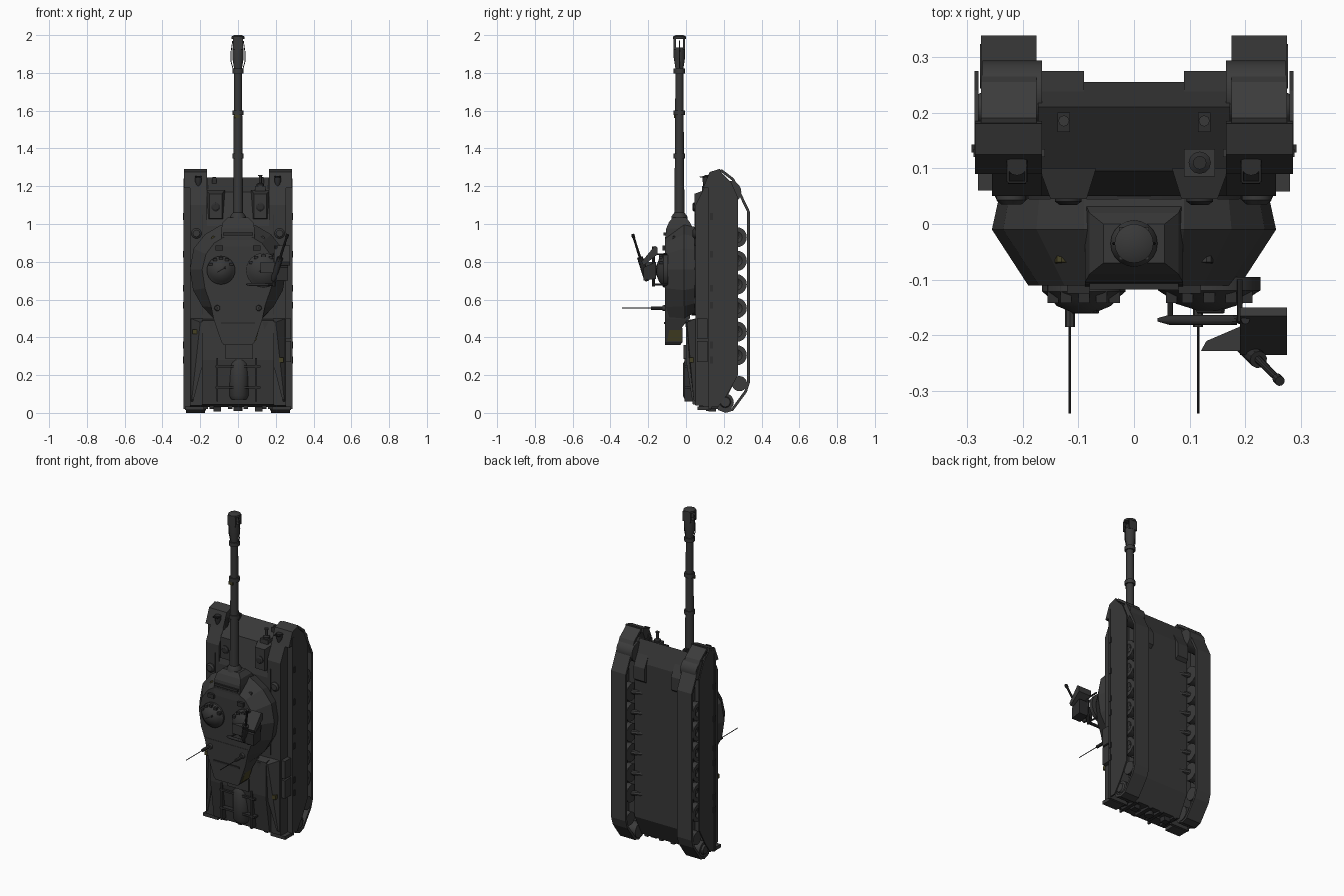
import bpy, bmesh, math
from mathutils import Vector


def material(name, c):
    m = bpy.data.materials.new(name)
    m.diffuse_color = (*c, 1)
    return m


GREY = material("armour_grey", (0.040, 0.040, 0.040))
TRACK = material("track_grey", (0.044, 0.044, 0.044))
DARK = material("dark_metal", (0.026, 0.026, 0.027))
OLIVE = material("faded_olive", (0.060, 0.053, 0.018))


def finish(name, bm, mat, smooth=False):
    bmesh.ops.recalc_face_normals(bm, faces=bm.faces)
    me = bpy.data.meshes.new(name)
    bm.to_mesh(me)
    bm.free()
    me.materials.append(mat)
    ob = bpy.data.objects.new(name, me)
    bpy.context.collection.objects.link(ob)
    if smooth:
        me.shade_smooth()
        me.set_sharp_from_angle(angle=math.radians(35))
    return ob


def loft(name, rings, mat=GREY, smooth=False, closed=False):
    """Skin equal-sized rings; caps on the ends unless closed into a loop."""
    bm = bmesh.new()
    vs = [[bm.verts.new(p) for p in r] for r in rings]
    n = len(vs[0])
    pairs = list(zip(vs, vs[1:])) + ([(vs[-1], vs[0])] if closed else [])
    for a, b in pairs:
        for i in range(n):
            bm.faces.new((a[i], a[(i + 1) % n], b[(i + 1) % n], b[i]))
    if not closed:
        bm.faces.new(vs[0])
        bm.faces.new(vs[-1])
    return finish(name, bm, mat, smooth)


def box(name, x0, x1, y0, y1, z0, z1, mat=GREY):
    return loft(name, [[(x, y0, z0), (x, y1, z0), (x, y1, z1), (x, y0, z1)] for x in (x0, x1)], mat)


def prism(name, yz, x0, x1, mat=GREY):
    return loft(name, [[(x, y, z) for y, z in yz] for x in (x0, x1)], mat)


def rod(name, start, end, prof, n=16, mat=GREY):
    """Turned part along start-end; prof = (fraction, radius)."""
    a, d = Vector(start), Vector(end) - Vector(start)
    q = d.to_track_quat('Z', 'Y')
    rings = [[a + d * t + q @ Vector((r * math.cos(k * math.tau / n), r * math.sin(k * math.tau / n), 0))
              for k in range(n)] for t, r in prof]
    return loft(name, rings, mat, n > 6)


def tube(name, start, end, r, n=8, mat=GREY):
    return rod(name, start, end, [(0, r), (1, r)], n, mat)


# Hull body with sloped nose and raised engine deck
prism("hull_body", [(.05, .05), (.05, .99), (.095, 1.17), (.21, 1.245), (.255, 1.12), (.255, .16), (.19, .03)], -.172, .172)
prism("engine_deck", [(.06, .5), (0, .49), (0, .28), (.036, .045), (.12, .03), (.12, .5)], -.19, .19)
loft("turret_ring", [[(.235 * math.cos(a), y, .75 + .235 * math.sin(a)) for a in
     [i * math.tau / 32 for i in range(32)]] for y in (.03, .06)], DARK, True)

# Track outline and its inner offset
path = [(.19, 1.29), (.255, 1.24), (.338, 1.066), (.338, .16), (.322, .11), (.25, .012), (.21, 0),
        (.17, .015), (.15, .06), (.15, 1.24), (.165, 1.28)]
inner = []
for i, p in enumerate(path):
    a, b, c = Vector(path[i - 1]), Vector(p), Vector(path[(i + 1) % len(path)])
    d1, d2 = (b - a).normalized(), (c - b).normalized()
    n1, n2 = Vector((d1.y, -d1.x)), Vector((d2.y, -d2.x))
    inner.append(b + (n1 + n2) * .014 / (1 + n1.dot(n2)))

for s, side in ((1, "right"), (-1, "left")):
    def X(a, b):
        return (a * s, b * s) if s > 0 else (b * s, a * s)

    # Running gear
    loft(side + "_track", [[(s * .175, *o), (s * .275, *o), (s * .275, *i), (s * .175, *i)]
                           for o, i in zip(path, inner)], TRACK, closed=True)
    for k in range(6):
        z = .93 - k * .125
        rod(f"{side}_road_wheel_{k}", (s * .182, .268, z), (s * .272, .268, z),
            [(0, .03), (0, .054), (.4, .054), (.4, .04), (.6, .04), (.6, .054), (1, .054), (1, .03), (.85, .012)], 20, TRACK)
        tube(f"{side}_axle_{k}", (s * .12, .24, z), (s * .2, .268, z), .015)
    tube(side + "_rear_wheel", (s * .18, .283, .155), (s * .276, .283, .155), .04, 20, TRACK)
    rod(side + "_drive_sprocket", (s * .17, .208, .057), (s * .28, .208, .057),
        [(0, .045), (.9, .045), (.9, .03), (1, .025)], 20, TRACK)
    tube(side + "_front_idler", (s * .165, .235, 1.17), (s * .272, .235, 1.17), .058, 20, TRACK)

    # Sponson, mudguards and skirt
    prism(side + "_sponson", [(.05, .04), (.05, 1.1), (.095, 1.19), (.135, 1.24), (.135, .03)], *X(.165, .255))
    box(side + "_track_shelf", *X(.16, .288), .12, .135, .02, 1.24)
    prism(side + "_front_mudguard", [(.09, 1.19), (.125, 1.275), (.18, 1.292), (.185, 1.27), (.15, 1.19)], *X(.165, .285))
    prism(side + "_skirt", [(.125, .03), (.125, 1.26), (.185, 1.275), (.24, 1.22), (.275, 1.14), (.275, .2), (.22, .1), (.17, .03)],
          *X(.279, .286))
    prism(side + "_nose_wedge", [(.25, 1.0), (.275, 1.02), (.275, 1.1), (.22, 1.2)], *X(.09, .165))
    for k, z in enumerate((1.04, .84, .66, .57, .36, .28)):
        box(f"{side}_skirt_bracket_{k}", *X(.28, .292), .128, .143, z - .018, z + .018, DARK)

    # Sloped deck boxes beside the engine
    loft(side + "_deck_bin", [[(s * .19, .05, .5), (s * .25, .05, .5), (s * .25, .05, .06), (s * .24, .05, .06)],
                              [(s * .13, -.004, .48), (s * .2, .005, .48), (s * .245, .04, .07), (s * .235, .04, .07)]])
    box(side + "_deck_seam", *X(.188, .191), .045, .051, .52, 1.05, DARK)

    # Glacis boxes, hatches, lamps and hooks
    loft(side + "_glacis_box", [[(s * .068, .1, 1.18), (s * .17, .1, 1.18), (s * .17, .1, 1.02), (s * .068, .1, 1.02)],
                                [(s * .085, .045, 1.16), (s * .15, .045, 1.16), (s * .15, .045, 1.03), (s * .085, .045, 1.03)]])
    rod(side + "_periscope", (s * .118, .055, 1.09), (s * .118, .034, 1.09), [(0, .024), (.7, .024), (1, .015)], 12, DARK)
    rod(side + "_deck_cap", (s * .22, .055, .95), (s * .22, .035, .95), [(0, .027), (.6, .027), (1, .018)])
    box(side + "_tow_hook", *X(.115, .137), .165, .2, 1.2, 1.245, DARK)
    tube(side + "_tow_eye", (s * .126, .185, 1.225), (s * .126, .185, 1.25), .01)
    rod(side + "_headlamp", (s * .21, .105, 1.2), (s * .21, .105, 1.255), [(0, .01), (.5, .018), (1, .018)], 12, DARK)
    for dx in (-.016, .016):
        tube(side + "_lamp_guard", (s * .21 + dx, .12, 1.25), (s * .21 + dx, .075, 1.25), .003, 6, DARK)
    tube(side + "_lamp_guard_bar", (s * .21 - .016, .075, 1.25), (s * .21 + .016, .075, 1.25), .003, 6, DARK)
    box(side + "_rear_tow_lug", *X(.09, .13), .12, .16, .008, .05, DARK)
    box(side + "_rear_flap", *X(.18, .28), .06, .13, .015, .035)

    # Turret roof fittings
    tube(side + "_antenna_base", (s * .115, -.09, .555), (s * .115, -.185, .555), .009)
    tube(side + "_antenna", (s * .115, -.18, .555), (s * .115, -.34, .555), .0022, 6, DARK)
    box(side + "_sight_block", *X(.08, .12), -.125, -.1, .86, .885, DARK)
    tube(side + "_lift_eye", (s * .13, -.005, .915), (s * .13, -.07, .925), .012, 8, OLIVE if s < 0 else GREY)

# Turret: faceted dome lofted between three plan outlines
low = [(.09, .985), (.17, .935), (.225, .865), (.243, .76), (.228, .66), (.185, .58), (.13, .53)]
mid = [(.09, .995), (.175, .945), (.235, .87), (.255, .76), (.238, .65), (.19, .565), (.13, .5)]
top = [(.075, .93), (.125, .9), (.17, .84), (.19, .76), (.175, .66), (.14, .56), (.115, .49)]
loft("turret", [[(x, y, z) for x, z in h] + [(-x, y, z) for x, z in reversed(h)]
                for y, h in ((.045, low), (-.01, mid), (-.11, top))])
loft("turret_bustle", [[(s * w, y, z) for s, y in ((-1, -.112), (1, -.112), (1, yb), (-1, yb))]
                       for z, w, yb in ((.6, .15, .03), (.5, .13, .02), (.455, .115, -.02), (.375, .088, -.018), (.36, .075, -.03))])
loft("bustle_side_panel", [[(x + d, y, z) for x, y, z in
     ((.127, -.07, .53), (.127, -.02, .53), (.09, -.025, .38), (.09, -.1, .38))] for d in (-.004, .005)], OLIVE)
box("bustle_rail", -.09, .09, -.117, -.11, .47, .48, DARK)
for x in (-.11, .11):
    rod("roof_vent", (x, -.1, .555), (x, -.125, .555), [(0, .018), (1, .014)], 12)

# Mantlet and gun
loft("mantlet", [[(s * w, y, z) for s, y in ((-1, a), (1, a), (1, b), (-1, b))]
                 for z, w, a, b in ((.88, .088, -.113, .04), (.975, .088, -.105, .038), (1.01, .08, -.09, .02), (1.035, .055, -.07, 0))])
box("mantlet_cover", -.08, .08, -.118, -.1, .94, .955, DARK)
G = -.035


def z_rod(name, prof, n=20, mat=GREY):
    z0, z1 = prof[0][0], prof[-1][0]
    return rod(name, (0, G, z0), (0, G, z1), [((z - z0) / (z1 - z0), r) for z, r in prof], n, mat)


z_rod("gun_barrel", [(.95, .045), (1.04, .042), (1.06, .027), (1.35, .024), (1.8, .021), (1.83, .022), (1.88, .03), (1.935, .03)])
for k, z in enumerate((1.36, 1.59, 1.81)):
    z_rod(f"barrel_collar_{k}", [(z - .012, .03), (z + .012, .03)])
for s in (-1, 1):
    box("muzzle_wall", -.027, .027, G + s * .024 - .006, G + s * .024 + .006, 1.925, 1.985)
    for a, b in (((.02, 1.8), (.037, 1.86)), ((.037, 1.86), (.037, 1.91)), ((.037, 1.91), (.028, 1.97))):
        tube("muzzle_cable", (s * a[0], G, a[1]), (s * b[0], G, b[1]), .0025, 6, DARK)
z_rod("muzzle_cap", [(1.98, .035), (1.992, .035), (2.0, .02)])
z_rod("muzzle_bore", [(1.999, .011), (2.0, .011)], 12, DARK)
box("barrel_patch", -.02, .008, G - .028, G - .018, 1.56, 1.58, OLIVE)

# Commander and gunner cupolas
for name, x, r, h in (("left_cupola", -.09, .075, .05), ("right_cupola", .135, .092, .045)):
    rod(name, (x, -.095, .755), (x, -.11 - h, .755),
        [(0, r), (.4, r), (.6, r * .8), (.8, r * .65), (.92, r * .4), (1, r * .25)], 24)
    tube(name + "_latch", (x - .02, -.155, .745), (x + .025, -.155, .77), .006, 8, DARK)
    for k in range(5):
        a = math.radians(30 + 30 * k)
        px, pz = x + r * .85 * math.cos(a), .755 + r * .85 * math.sin(a)
        box(name + "_periscope", px - .01, px + .01, -.142, -.11, pz - .007, pz + .007, DARK)

# Roof machine gun with shield and mount
for x, z in ((.065, .68), (.19, .68), (.19, .84)):
    tube("gun_mount_post", (x, -.1, z), (x, -.175, z), .005, 8, DARK)
rod("gun_mount_bar", (.042, -.172, .68), (.185, -.172, .68), [(0, .003), (.15, .009), (1, .009)], 10, DARK)
tube("gun_mount_rail", (.19, -.172, .67), (.2, -.172, .88), .008, 8, DARK)
prism("gun_shield", [(-.15, .875), (-.165, .885), (-.235, .8), (-.225, .78), (-.15, .84)], .19, .275)
prism("ammo_box", [(-.16, .71), (-.16, .8), (-.225, .77), (-.225, .7)], .205, .265, DARK)
loft("gun_cradle", [[(.12, -.228, z), (.2, -.228, z), (.2, -.18, z), (.13, -.21, z)] for z in (.74, .8)])
rod("machine_gun", (.185, -.205, .7), (.262, -.282, .945),
    [(0, .01), (.08, .016), (.5, .016), (.5, .007), (.93, .006), (.93, .009), (1, .009)], 10, DARK)

# Engine deck details
box("exhaust_box", -.065, .08, -.012, .02, .285, .36)
rod("air_drum", (.005, .035, .07), (.005, .035, .28), [(0, .04), (.1, .052), (.9, .052), (1, .04)])
for z in (.245, .135):
    box("drum_strap", -.12, .12, -.008, .04, z - .006, z + .006, DARK)
for x in (-.115, .09):
    box("deck_frame", x, x + .01, -.008, .04, .06, .29, DARK)
for x, z in ((-.23, .43), (.23, .28)):
    box("deck_patch", x - .012, x + .012, .018, .05, z - .012, z + .012, OLIVE)

# Side stowage, nose beacon and rear plate parts
for z in (.27, .39):
    box("side_bin", .25, .28, .058, .115, z, z + .11)
box("beacon_pad", .09, .145, .085, .135, 1.15, 1.2)
rod("beacon", (.118, .11, 1.19), (.118, .11, 1.26), [(0, .02), (.3, .02), (.4, .008), (.9, .008), (.9, .012), (1, .012)], 12, DARK)
for x in (-.14, -.04, .04, .14):
    box("rear_plate_rib", x - .012, x + .012, .07, .19, .02, .05, DARK)
tube("rear_hitch", (0, .13, .01), (0, .13, .06), .025, 12, DARK)
